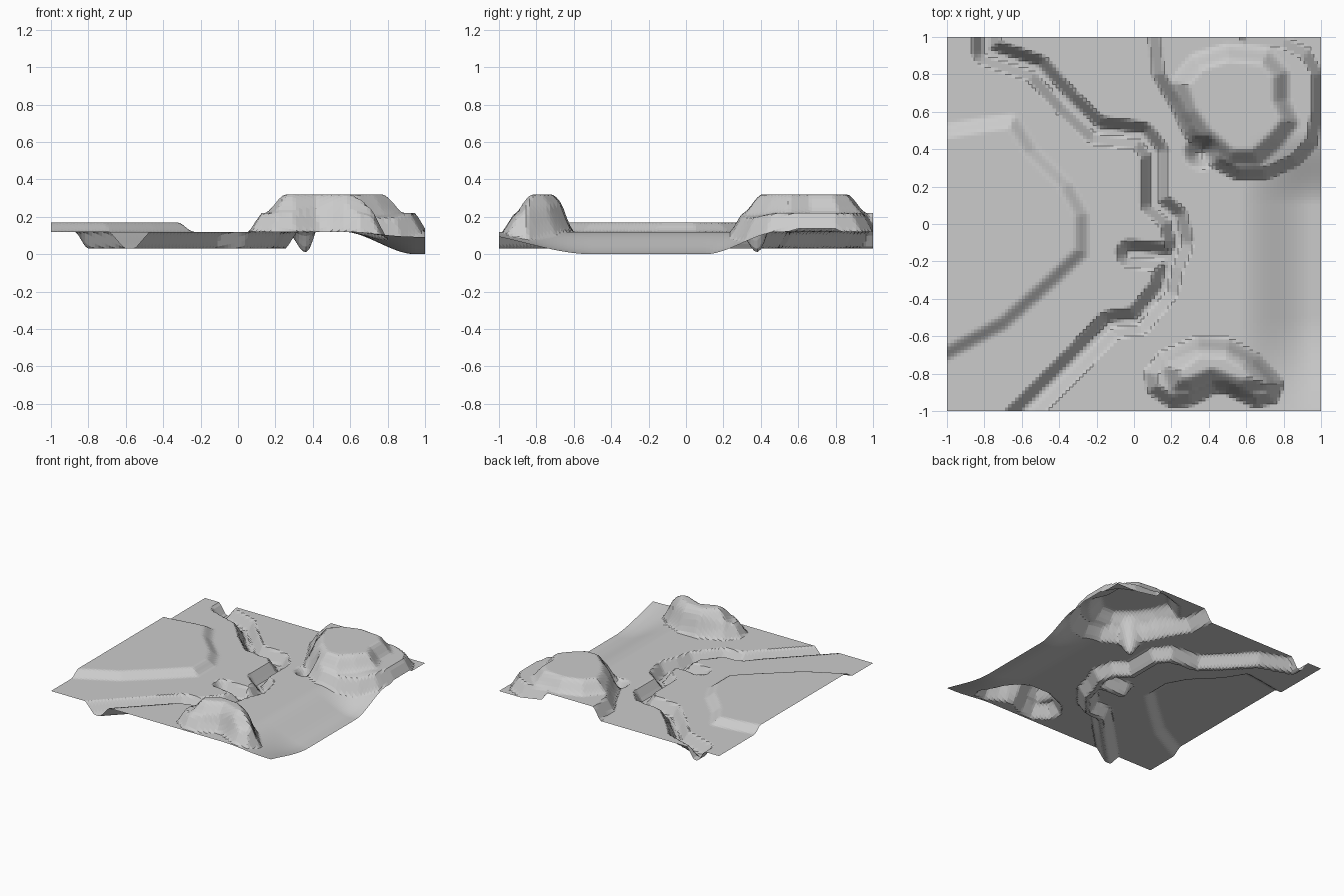
import bpy, bmesh, math

if "Cube" in bpy.data.objects:
    bpy.data.objects.remove(bpy.data.objects["Cube"])

N = 110          # grid cells per side
BASE = 0.12      # meadow level

# Outlines and paths (x, y) read from the plan
TERRACE = [(-1.3, .49), (-.98, .5), (-.8, .53), (-.65, .55), (-.55, .39), (-.36, .2), (-.28, .05),
           (-.28, -.15), (-.45, -.31), (-.7, -.53), (-1, -.69), (-1.3, -.8)]
BIG_HILL = [(.1, 1.3), (.11, 1), (.13, .8), (.22, .65), (.29, .5), (.42, .34), (.55, .27), (.7, .27),
            (.86, .34), (.95, .44), (.98, .6), (.98, .8), (.92, .91), (.8, .97), (.6, .99), (.5, 1.3)]
BIG_TOP = [(.25, .75), (.34, .86), (.5, .91), (.7, .89), (.78, .8), (.78, .66), (.83, .55),
           (.75, .45), (.65, .36), (.52, .36), (.38, .48), (.3, .6)]
SMALL_HILL = [(.09, -.8), (.16, -.71), (.35, -.63), (.5, -.64), (.65, -.72), (.77, -.85),
              (.74, -.93), (.65, -.95), (.5, -.88), (.43, -.87), (.3, -.94), (.2, -.95), (.1, -.88)]
SMALL_TOP = [(.2, -.77), (.34, -.67), (.5, -.68), (.6, -.74), (.7, -.85), (.57, -.87),
             (.42, -.81), (.3, -.86), (.23, -.86)]
RIVER = [(-.79, 1.1), (-.79, .92), (-.52, .83), (-.36, .65), (-.2, .5), (.04, .47), (.11, .38),
         (.11, .11), (.21, .03), (.24, -.1), (.19, -.22), (.16, -.35), (.02, -.52),
         (-.13, -.54), (-.3, -.72), (-.65, -1.07)]
BRANCH = [(-.02, -.16), (.2, -.18)]


def seg_dist(x, y, a, b):
    dx, dy = b[0] - a[0], b[1] - a[1]
    t = ((x - a[0]) * dx + (y - a[1]) * dy) / (dx * dx + dy * dy)
    t = min(1, max(0, t))
    return math.hypot(x - a[0] - t * dx, y - a[1] - t * dy)


def path_dist(x, y, pts):
    return min(seg_dist(x, y, a, b) for a, b in zip(pts, pts[1:]))


def inside_dist(x, y, poly):
    """Signed distance to an outline, positive inside."""
    loop = poly + poly[:1]
    inside = False
    for a, b in zip(loop, loop[1:]):
        if (a[1] > y) != (b[1] > y) and x < a[0] + (y - a[1]) / (b[1] - a[1]) * (b[0] - a[0]):
            inside = not inside
    d = path_dist(x, y, loop)
    return d if inside else -d


def ramp(v, lo, hi):
    return min(1, max(0, (v - lo) / (hi - lo)))


def smooth(v, lo, hi):
    t = ramp(v, lo, hi)
    return t * t * (3 - 2 * t)


def height(x, y):
    h = BASE
    # low terrace
    h += .05 * smooth(inside_dist(x, y, TERRACE), -.045, .045)
    # two-step hills
    for foot, top in ((BIG_HILL, BIG_TOP), (SMALL_HILL, SMALL_TOP)):
        h += .10 * ramp(inside_dist(x, y, foot), -.03, .03)
        h += .10 * smooth(inside_dist(x, y, top), -.06, .05)
    # bank falling away on the right side
    along = smooth(y, -1.22, -.5) * (1 - smooth(y, .1, .5))
    h -= BASE * along * smooth(x, .56, .95)
    # river channel and its side branch
    d = min(path_dist(x, y, RIVER), path_dist(x, y, BRANCH))
    h -= .09 * (1 - ramp(d, .02, .075))
    # small pit beside the big hill
    t = 1 - smooth(math.hypot(x - .36, y - .38), 0, .1)
    h += (.01 - h) * t
    return max(h, 0)


# Terrain sheet
bm = bmesh.new()
bmesh.ops.create_grid(bm, x_segments=N, y_segments=N, size=1)
for v in bm.verts:
    v.co.z = height(v.co.x, v.co.y)
mesh = bpy.data.meshes.new("terrain")
bm.to_mesh(mesh)
bm.free()
terrain = bpy.data.objects.new("terrain", mesh)
bpy.context.collection.objects.link(terrain)
